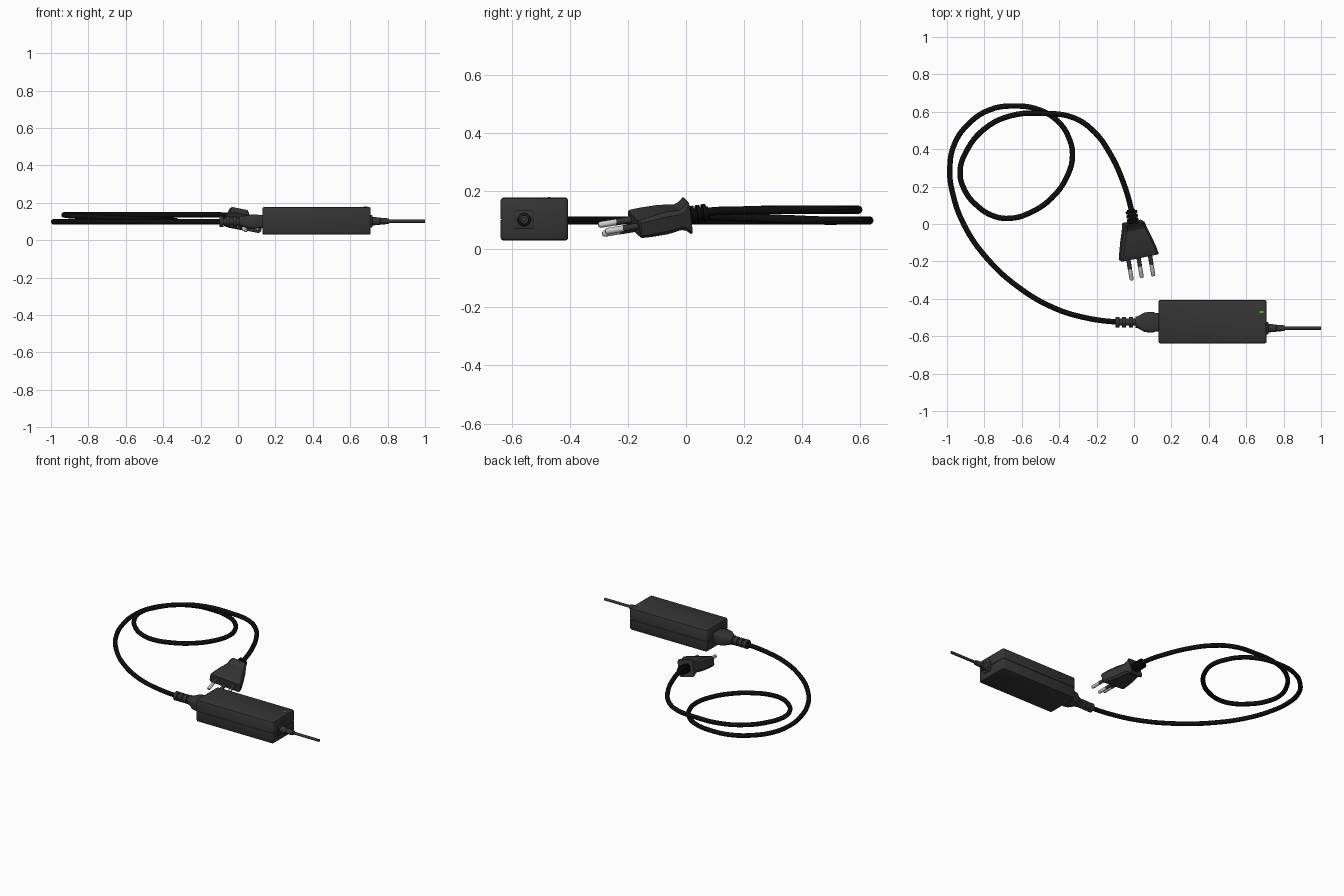
import bpy, bmesh
from math import radians, cos, sin, pi
from mathutils import Matrix, Vector

if "Cube" in bpy.data.objects:
    bpy.data.objects.remove(bpy.data.objects["Cube"])


def material(name, r, g, b):
    m = bpy.data.materials.new(name)
    m.diffuse_color = (r, g, b, 1)
    m.use_nodes = True
    m.node_tree.nodes["Principled BSDF"].inputs["Base Color"].default_value = m.diffuse_color
    return m


PLASTIC = material("dark_plastic", 0.035, 0.035, 0.035)
RUBBER = material("black_rubber", 0.004, 0.004, 0.004)
METAL = material("pin_metal", 0.7, 0.7, 0.7)
GREEN = material("green_light", 0.02, 0.6, 0.05)


def ring(a, b, r, n):
    """Rounded rectangle outline (a circle when a = b = r)."""
    pts = []
    for q, (sx, sy) in enumerate(((1, 1), (-1, 1), (-1, -1), (1, -1))):
        for i in range(n):
            t = (q + (i + 0.5) / n) * pi / 2
            pts.append((sx * (a - r) + r * cos(t), sy * (b - r) + r * sin(t)))
    return pts


def loft(name, sections, frame, mat, n=4, angle=35):
    """Skin sections (distance, half width, half depth, corner radius) along frame z."""
    bm = bmesh.new()
    rings = [[bm.verts.new(frame @ Vector((x, y, d))) for x, y in ring(a, b, r, n)]
             for d, a, b, r in sections]
    for lo, hi in zip(rings, rings[1:]):
        for i in range(len(lo)):
            j = (i + 1) % len(lo)
            bm.faces.new((lo[i], lo[j], hi[j], hi[i]))
    bm.faces.new(rings[0][::-1])
    bm.faces.new(rings[-1])
    bmesh.ops.recalc_face_normals(bm, faces=bm.faces)
    me = bpy.data.meshes.new(name)
    bm.to_mesh(me)
    bm.free()
    ob = bpy.data.objects.new(name, me)
    bpy.context.collection.objects.link(ob)
    me.materials.append(mat)
    bpy.ops.object.select_all(action='DESELECT')
    ob.select_set(True)
    bpy.context.view_layer.objects.active = ob
    bpy.ops.object.shade_smooth_by_angle(angle=radians(angle))
    return ob


def rounds(pairs):
    return [(d, r, r, r) for d, r in pairs]


def ribs(start, count, pitch, big, small):
    """Profile of a ribbed strain relief."""
    out = []
    for i in range(count):
        d = start + i * pitch
        out += [(d, big), (d + pitch * 0.6, big), (d + pitch * 0.6, small), (d + pitch, small)]
    return out


def along_x(x, y, z):
    return Matrix.Translation((x, y, z)) @ Matrix(((0, 0, 1, 0), (1, 0, 0, 0), (0, 1, 0, 0), (0, 0, 0, 1)))


def tube(name, pts, radius, mat):
    cu = bpy.data.curves.new(name, 'CURVE')
    cu.dimensions = '3D'
    cu.bevel_depth = radius
    cu.bevel_resolution = 4
    cu.resolution_u = 5
    cu.use_fill_caps = True
    sp = cu.splines.new('BEZIER')
    sp.bezier_points.add(len(pts) - 1)
    for bp, p in zip(sp.bezier_points, pts):
        bp.co = p
        bp.handle_left_type = bp.handle_right_type = 'AUTO'
    ob = bpy.data.objects.new(name, cu)
    bpy.context.collection.objects.link(ob)
    cu.materials.append(mat)
    return ob


# Adapter case: rounded box with a seam groove at mid height
case = [(d, 0.29 - i, 0.1165 - i, 0.014 - i) for d, i in (
    (0.03, 0.009), (0.033, 0.003), (0.039, 0), (0.101, 0), (0.101, 0.003),
    (0.105, 0.003), (0.105, 0), (0.169, 0), (0.175, 0.003), (0.178, 0.009))]
loft("adapter_case", case, Matrix.Translation((0.42, -0.522, 0)), PLASTIC)

# Status light on the lid
loft("status_light", [(0.176, 0.011, 0.005, 0.002), (0.1795, 0.011, 0.005, 0.002)],
     Matrix.Translation((0.682, -0.471, 0)), GREEN, 2)

# Output lead with square collar and tapered boot
out = along_x(0.70, -0.557, 0.102)
loft("output_collar", [(0, 0.033, 0.033, 0.008), (0.016, 0.033, 0.033, 0.008),
                       (0.019, 0.029, 0.029, 0.006)], out, PLASTIC)
loft("output_boot", rounds([(0.01, 0.024), (0.06, 0.02), (0.062, 0.017), (0.085, 0.017),
                            (0.107, 0.015), (0.108, 0.011)]), out, PLASTIC)
loft("output_lead", rounds([(0.1, 0.009), (0.30, 0.009)]), out, PLASTIC, 3)

# Appliance connector: flat head, shoulder and ribbed boot
inlet = along_x(0, -0.525, 0.10)
loft("connector_head", [(0.015, 0.03, 0.028, 0.026), (0.035, 0.041, 0.031, 0.022),
                        (0.055, 0.052, 0.036, 0.018), (0.085, 0.056, 0.038, 0.016),
                        (0.105, 0.054, 0.037, 0.016), (0.115, 0.05, 0.035, 0.016),
                        (0.135, 0.05, 0.035, 0.016)], inlet, PLASTIC)
loft("connector_boot", rounds(ribs(-0.10, 3, 0.036, 0.029, 0.019) +
                              [(0.008, 0.031), (0.02, 0.031)]), inlet, PLASTIC)

# Wall plug frame: tilted, loft axis runs back towards the cable
tilt = (Matrix.Translation((-0.003, 0, 0.115)) @ Matrix.Rotation(radians(9.5), 4, 'Z')
        @ Matrix.Rotation(radians(9), 4, 'X') @ Matrix.Rotation(radians(11), 4, 'Y'))
plug = tilt @ Matrix(((0, 1, 0, 0), (0, 0, 1, 0), (1, 0, 0, 0), (0, 0, 0, 1)))
loft("plug_body", [(-0.183, 0.030, 0.103, 0.016), (-0.178, 0.033, 0.106, 0.018),
                   (-0.14, 0.037, 0.099, 0.022), (-0.08, 0.041, 0.083, 0.026),
                   (-0.03, 0.037, 0.067, 0.024), (-0.012, 0.044, 0.062, 0.024),
                   (0.002, 0.058, 0.056, 0.022), (0.008, 0.057, 0.054, 0.022),
                   (0.004, 0.03, 0.034, 0.022)], plug, PLASTIC, 2, 25)
loft("plug_boot", rounds(ribs(-0.005, 4, 0.021, 0.031, 0.021)), plug, RUBBER)

# Three pins, the middle one offset, each with an insulating sleeve
for side in (-1, 0, 1):
    pin = plug @ Matrix.Translation((-0.016 if side == 0 else 0.004, side * 0.06, 0))
    loft("pin_sleeve", rounds([(-0.235, 0.0115), (-0.175, 0.0115)]), pin, PLASTIC, 3)
    loft("pin", rounds([(-0.297, 0.007), (-0.291, 0.011), (-0.23, 0.011)]), pin, METAL, 3)

# Mains cable, coiled once from the plug round to the connector
path = [(-0.005, 0.03), (-0.016, 0.085), (-0.06, 0.23), (-0.13, 0.38), (-0.21, 0.49),
        (-0.32, 0.567), (-0.48, 0.591), (-0.665, 0.577), (-0.80, 0.508), (-0.89, 0.40),
        (-0.93, 0.283), (-0.905, 0.18), (-0.837, 0.096), (-0.757, 0.045), (-0.665, 0.03),
        (-0.548, 0.064), (-0.44, 0.139), (-0.36, 0.25), (-0.329, 0.364), (-0.35, 0.465),
        (-0.404, 0.546), (-0.505, 0.61), (-0.64, 0.631), (-0.773, 0.61), (-0.885, 0.535),
        (-0.96, 0.428), (-0.985, 0.29), (-0.97, 0.166), (-0.906, -0.01), (-0.783, -0.187),
        (-0.612, -0.342), (-0.425, -0.45), (-0.265, -0.5), (-0.09, -0.524), (-0.03, -0.525)]
cable = []
for i, (x, y) in enumerate(path):
    drop = min(max((i - 10) / 9, 0), 1)
    z = (0.122, 0.13, 0.134)[i] if i < 3 else 0.136 - 0.037 * drop
    cable.append((x, y, z))
tube("mains_cable", cable, 0.0145, RUBBER)
